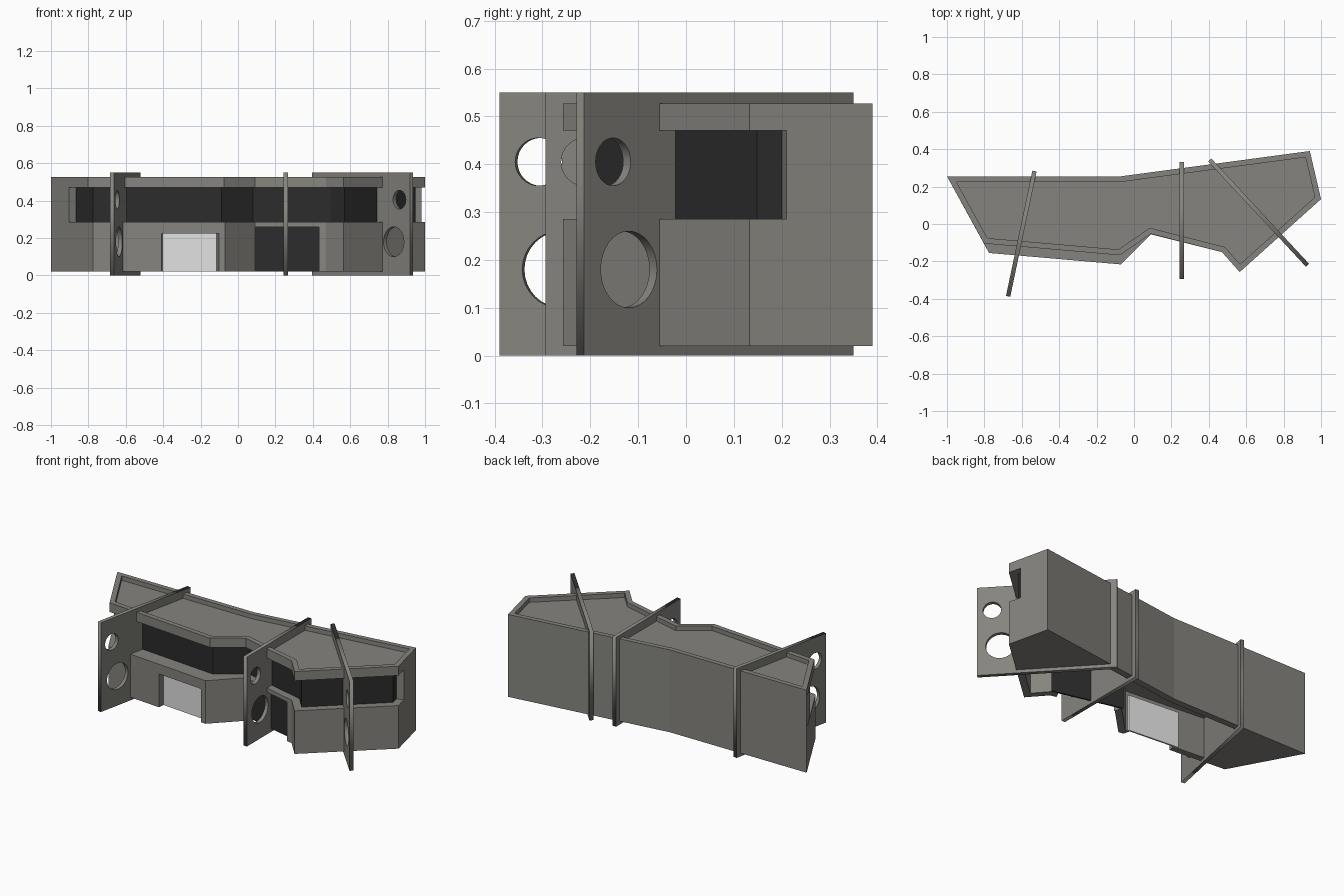
import bpy, bmesh, math
from mathutils import Vector, Matrix

if "Cube" in bpy.data.objects:
    bpy.data.objects.remove(bpy.data.objects["Cube"])


def material(name, rgb):
    m = bpy.data.materials.new(name)
    m.diffuse_color = (*rgb, 1)
    m.use_nodes = True
    m.node_tree.nodes["Principled BSDF"].inputs["Base Color"].default_value = m.diffuse_color
    return m


CONCRETE = material("warm grey concrete", (0.235, 0.23, 0.21))
GLASS = material("dark glass", (0.025, 0.025, 0.025))
DOOR = material("light door", (0.75, 0.75, 0.75))


def add_object(name, mesh, mat):
    ob = bpy.data.objects.new(name, mesh)
    bpy.context.collection.objects.link(ob)
    mesh.materials.clear()
    mesh.materials.append(mat)
    return ob


def build(name, prisms, mat):
    """One object from several upright prisms: (plan points, z0, z1)."""
    bm = bmesh.new()
    for pts, z0, z1 in prisms:
        lo = [bm.verts.new((p[0], p[1], z0)) for p in pts]
        hi = [bm.verts.new((p[0], p[1], z1)) for p in pts]
        bm.faces.new(lo)
        bm.faces.new(hi)
        for i in range(len(pts)):
            j = (i + 1) % len(pts)
            bm.faces.new((lo[i], lo[j], hi[j], hi[i]))
    bmesh.ops.recalc_face_normals(bm, faces=bm.faces)
    mesh = bpy.data.meshes.new(name)
    bm.to_mesh(mesh)
    bm.free()
    return add_object(name, mesh, mat)


def inset(poly, d):
    """Mitred inward offset of a clockwise plan."""
    out = []
    for i, p in enumerate(poly):
        p = Vector(p)
        a = (p - Vector(poly[i - 1])).normalized()
        b = (Vector(poly[(i + 1) % len(poly)]) - p).normalized()
        na, nb = Vector((a.y, -a.x)), Vector((b.y, -b.x))
        out.append(p + (na + nb) * d / (1 + na.dot(nb)))
    return out


def strip(poly, inner, i, t0=0.0, t1=1.0):
    """Plan of the wall along edge i, between two fractions of its length."""
    j = (i + 1) % len(poly)
    a, b, c, d = Vector(poly[i]), Vector(poly[j]), Vector(inner[i]), Vector(inner[j])
    return [a.lerp(b, t0), a.lerp(b, t1), c.lerp(d, t1), c.lerp(d, t0)]


# Plans: ground storey, and upper storey set back at the front left
BACK = [(-1, .255), (-.07, .255), (.94, .39), (1, .133), (.565, -.257), (.47, -.15)]
LOWER = BACK + [(.09, -.055), (-.07, -.216), (-.775, -.155)]
UPPER = BACK + [(.09, -.053), (-.075, -.167), (-.802, -.104)]
Z0, SILL, HEAD, TOP = .02, .285, .47, .527

# Ground storey walls, with a garage opening (edge 5) and a door opening (edge 7)
lower_in = inset(LOWER, .04)
openings = {5: (.10, .99, .26), 7: (.045, .48, .225)}
walls = []
for i in range(len(LOWER)):
    if i in openings:
        t0, t1, head = openings[i]
        walls += [(strip(LOWER, lower_in, i, 0, t0), Z0, SILL),
                  (strip(LOWER, lower_in, i, t1, 1), Z0, SILL),
                  (strip(LOWER, lower_in, i, t0, t1), head, SILL)]
    else:
        walls.append((strip(LOWER, lower_in, i), Z0, SILL))
build("ground_walls", walls, CONCRETE)
build("sill_slab", [(inset(LOWER, .03), .265, SILL)], CONCRETE)

# Panels behind the openings
panel_in = inset(LOWER, .05)
build("garage_panel", [(strip(lower_in, panel_in, 5), Z0, .265)], GLASS)
build("door_panel", [(strip(lower_in, panel_in, 7, .02, .52), Z0, .24)], DOOR)

# Floors of the two end rooms (middle is open underneath)
build("end_floors", [
    ([(-.99, .25), (-.535, .25), (-.628, -.163), (-.772, -.15)], Z0, .03),
    ([(.42, .318), (.935, .385), (.995, .133), (.785, -.058)], Z0, .03)], CONCRETE)

# Solid back wall beside the window band
build("back_wall", [([(-1, .255), (-.07, .255), (.94, .39), (.982, .21), (.937, .2),
                      (-.07, .16), (-.865, .107), (-.904, .085)], SILL, HEAD)], CONCRETE)
build("window_band", [(inset(UPPER, .045), .275, .48)], GLASS)

# Roof with raised parapet
upper_in = inset(UPPER, .03)
build("parapet", [(strip(UPPER, upper_in, i), HEAD, TOP) for i in range(len(UPPER))], CONCRETE)
build("roof_slab", [(upper_in, HEAD, .5)], CONCRETE)


# Fin walls with two round holes near the front end
def fin(name, front, back):
    f, b = Vector(front), Vector(back)
    length = (b - f).length
    rings = [[(0, 0), (length, 0), (length, .55), (0, .55)]]
    for u, z, r in ((.083, .405, .05), (.128, .18, .08)):
        rings.append([(u + r * math.cos(k * math.tau / 32), z + r * math.sin(k * math.tau / 32))
                      for k in range(32)])
    cu = bpy.data.curves.new(name, 'CURVE')
    cu.dimensions, cu.fill_mode, cu.extrude = '2D', 'BOTH', .0115
    for ring in rings:
        s = cu.splines.new('POLY')
        s.points.add(len(ring) - 1)
        for pt, (x, y) in zip(s.points, ring):
            pt.co = (x, y, 0, 1)
        s.use_cyclic_u = True
    tmp = bpy.data.objects.new(name + "_outline", cu)
    bpy.context.collection.objects.link(tmp)
    deps = bpy.context.evaluated_depsgraph_get()
    mesh = bpy.data.meshes.new_from_object(tmp.evaluated_get(deps))
    bpy.data.objects.remove(tmp)
    ang = math.atan2(b.y - f.y, b.x - f.x)
    mesh.transform(Matrix.Translation((f.x, f.y, 0)) @ Matrix.Rotation(ang, 4, 'Z')
                   @ Matrix.Rotation(math.pi / 2, 4, 'X'))
    add_object(name, mesh, CONCRETE)


fin("left_fin", (-.673, -.387), (-.532, .283))
fin("middle_fin", (.255, -.294), (.255, .332))
fin("right_fin", (.928, -.221), (.405, .342))
